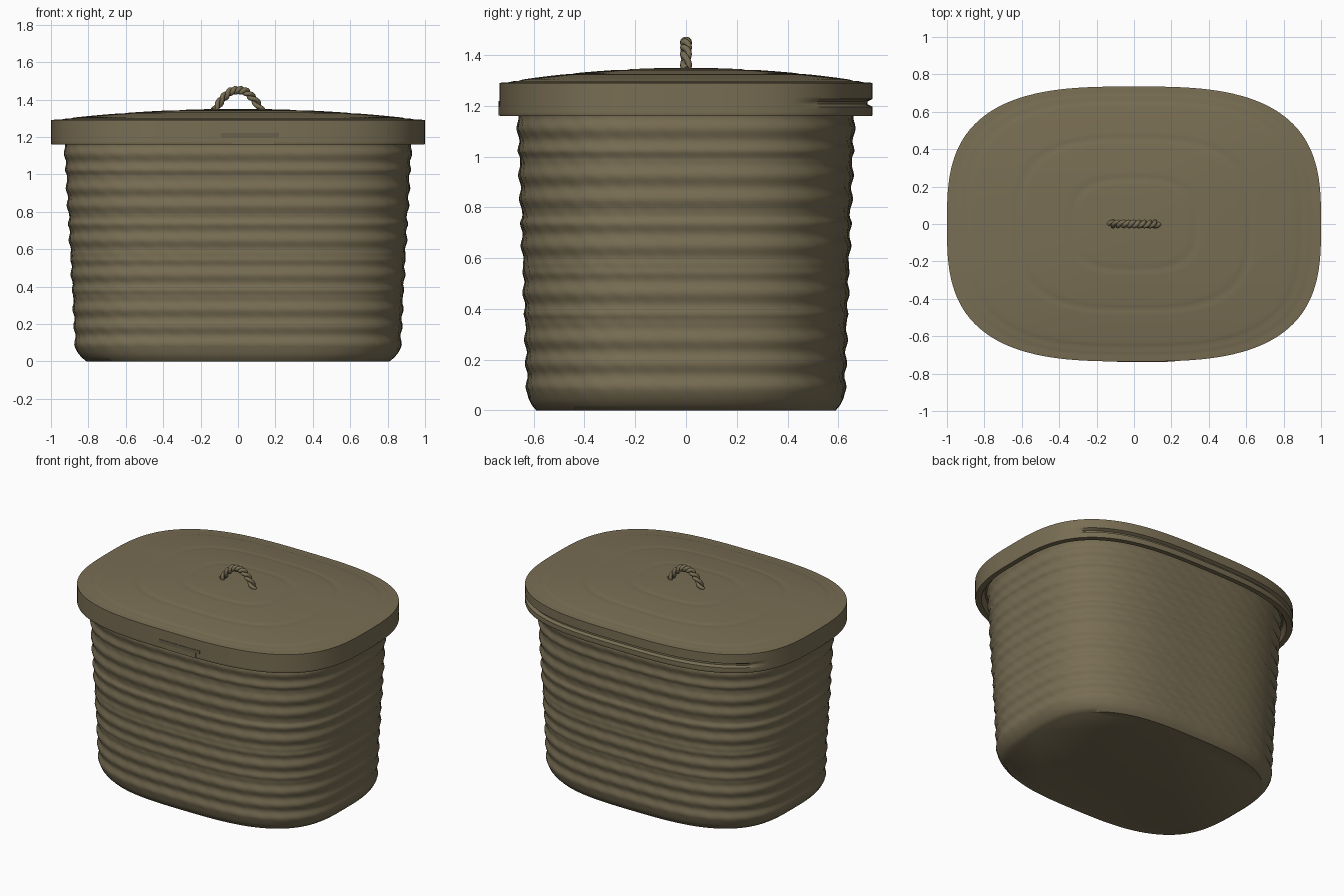
import bpy, math
from mathutils import Vector

if "Cube" in bpy.data.objects:
    bpy.data.objects.remove(bpy.data.objects["Cube"])

N = 160
EXP = 3.0


def material(name, rgb):
    m = bpy.data.materials.new(name)
    m.diffuse_color = (*rgb, 1)
    m.use_nodes = True
    m.node_tree.nodes["Principled BSDF"].inputs["Base Color"].default_value = m.diffuse_color
    return m


WICKER = material("wicker", (0.19, 0.155, 0.088))
DARK = material("dark_wicker", (0.14, 0.115, 0.07))


def outline(a, b, t):
    c, s = math.cos(t), math.sin(t)
    r = (abs(c) ** EXP + abs(s) ** EXP) ** (-1 / EXP)
    return a * r * c, b * r * s


def loft(name, rings, mat, bump=None, cap_start=True, cap_end=True):
    """Skin a stack of rounded-rectangle rings (half_x, half_y, z)."""
    verts, faces = [], []
    for k, (a, b, z) in enumerate(rings):
        for i in range(N):
            t = 2 * math.pi * i / N
            d = bump(k, t, z) if bump else 0
            x, y = outline(a + d, b + d, t)
            verts.append((x, y, z))
    for k in range(len(rings) - 1):
        for i in range(N):
            j = (i + 1) % N
            faces.append((k * N + i, k * N + j, (k + 1) * N + j, (k + 1) * N + i))
    if cap_start:
        faces.append(tuple(reversed(range(N))))
    if cap_end:
        faces.append(tuple(range((len(rings) - 1) * N, len(rings) * N)))
    return add_mesh(name, verts, faces, mat)


def add_mesh(name, verts, faces, mat, angle=40):
    me = bpy.data.meshes.new(name)
    me.from_pydata(verts, [], faces)
    ob = bpy.data.objects.new(name, me)
    bpy.context.collection.objects.link(ob)
    me.materials.append(mat)
    bpy.ops.object.select_all(action='DESELECT')
    ob.select_set(True)
    bpy.context.view_layer.objects.active = ob
    bpy.ops.object.shade_smooth_by_angle(angle=math.radians(angle))
    return ob


# Basket body: tapered wall with coiled, slightly twisted ridges
rings = [(0.81, 0.59, 0.0), (0.835, 0.607, 0.02), (0.856, 0.62, 0.045)]
STEPS = 110
for i in range(STEPS + 1):
    u = i / STEPS
    rings.append((0.868 + 0.062 * u, 0.625 + 0.04 * u, 0.07 + 1.13 * u))


def weave(k, t, z):
    if k < 3:
        return 0
    ridge = 0.005 * math.cos(2 * math.pi * z / 0.0925)
    twist = 0.0015 * math.sin(44 * t + 2 * math.pi * z / 0.0925)
    groove = sum(-0.006 * math.exp(-((z - g) / 0.015) ** 2) for g in (0.36, 0.56, 0.76, 1.0))
    return ridge + twist + groove


loft("basket_body", rings, WICKER, weave)

# Lid: hollow skirt, sharp rim and a shallow rippled dome
lid = [(0.945, 0.68, 1.2), (0.965, 0.70, 1.16), (0.998, 0.733, 1.16)]
lid += [(1.0, 0.735, 1.165 + 0.125 * i / 12) for i in range(13)]
for i in range(1, 50):
    s = 1 - i / 50
    ripple = sum(-0.004 * math.exp(-((s - g) / 0.015) ** 2) for g in (0.33, 0.62, 0.9, 0.95))
    lid.append((s, 0.735 * s, 1.29 + 0.06 * (1 - s ** 2) + ripple))


def hinge_groove(k, t, z):
    # shallow channel along the back of the skirt
    back = max(0, min(1, (math.sin(t) - 0.55) * 6))
    return -0.02 * back if 3 <= k <= 14 and 1.2 < z < 1.225 else 0


loft("lid", lid, WICKER, hinge_groove)


# Front closing tab, following the skirt
def tab(name, x0, x1, z0, z1, mat):
    verts, faces, n = [], [], 8
    for i in range(n + 1):
        x = x0 + (x1 - x0) * i / n
        y = -0.735 * (1 - abs(x) ** EXP) ** (1 / EXP)
        verts += [(x, y - 0.003, z0), (x, y - 0.003, z1), (x, y + 0.01, z1), (x, y + 0.01, z0)]
    for i in range(n):
        for j in range(4):
            p, q = i * 4 + j, i * 4 + (j + 1) % 4
            faces.append((p, p + 4, q + 4, q))
    faces += [(0, 1, 2, 3), tuple(n * 4 + j for j in (3, 2, 1, 0))]
    add_mesh(name, verts, faces, mat)


tab("front_slot", -0.09, 0.22, 1.197, 1.22, DARK)
tab("front_tab", -0.03, 0.19, 1.162, 1.197, WICKER)

# Rope handle: two strands twisted around an arch
arch = [Vector(p) for p in ((-0.125, 0, 1.34), (-0.085, 0, 1.405), (-0.04, 0, 1.443),
                            (0, 0, 1.452), (0.04, 0, 1.443), (0.085, 0, 1.405), (0.125, 0, 1.34))]
for strand in range(2):
    cu = bpy.data.curves.new("handle_strand", 'CURVE')
    cu.dimensions = '3D'
    cu.bevel_depth = 0.0125
    cu.bevel_resolution = 3
    cu.use_fill_caps = True
    sp = cu.splines.new('POLY')
    M = 72
    sp.points.add(M)
    for i in range(M + 1):
        f = i / M * (len(arch) - 1)
        k = min(int(f), len(arch) - 2)
        p = arch[k].lerp(arch[k + 1], f - k)
        tan = (arch[k + 1] - arch[k]).normalized()
        nrm = Vector((-tan.z, 0, tan.x))
        ph = 2 * math.pi * 4.5 * i / M + strand * math.pi
        p = p + 0.011 * (nrm * math.cos(ph) + Vector((0, 1, 0)) * math.sin(ph))
        sp.points[i].co = (*p, 1)
    ob = bpy.data.objects.new("handle_strand_%d" % (strand + 1), cu)
    bpy.context.collection.objects.link(ob)
    cu.materials.append(WICKER)
